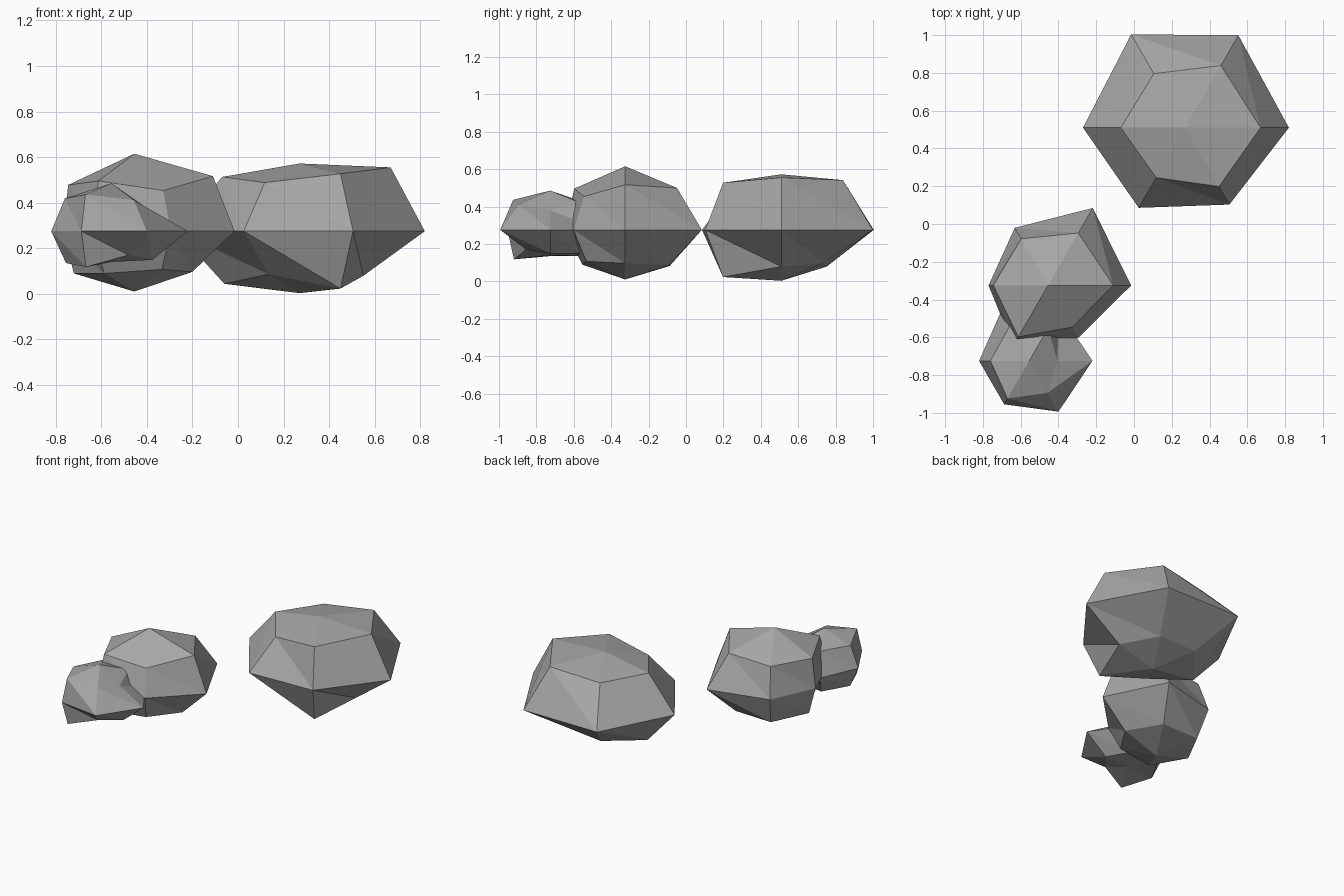
import bpy
import bmesh
from math import cos, sin, tau

SIDES = 6
SQUASH = 0.7       # height of a sloping ring vertex relative to its radius
GROUND_MID = 0.275  # shared height of the widest ring

default_cube = bpy.data.objects.get("Cube")
if default_cube:
    bpy.data.objects.remove(default_cube, do_unlink=True)

# Single stone colour
stone = bpy.data.materials.new("stone_grey")
stone.use_nodes = True
colour = (0.38, 0.38, 0.38, 1)
stone.diffuse_color = colour
shader = stone.node_tree.nodes["Principled BSDF"]
shader.inputs["Base Color"].default_value = colour
shader.inputs["Roughness"].default_value = 0.9


def make_ring(bm, centre, radii, slope):
    """Ring of vertices pushed out to uneven radii; slope lifts or lowers them."""
    ring = []
    for i, radius in enumerate(radii):
        angle = tau * i / SIDES
        ring.append(bm.verts.new((centre[0] + radius * cos(angle),
                                  centre[1] + radius * sin(angle),
                                  GROUND_MID + slope * radius)))
    return ring


def bridge(bm, above, below):
    """Triangulated band between two rings, with a consistent diagonal."""
    for i in range(SIDES):
        j = (i + 1) % SIDES
        bm.faces.new((above[i], below[i], below[j]))
        bm.faces.new((above[i], below[j], above[j]))


def make_rock(name, centre, upper, middle, lower, top, bottom):
    """Irregular faceted boulder: three uneven rings capped by two poles."""
    bm = bmesh.new()
    upper_ring = make_ring(bm, centre, upper, SQUASH)
    middle_ring = make_ring(bm, centre, middle, 0)
    lower_ring = make_ring(bm, centre, lower, -SQUASH)
    top_pole = bm.verts.new((*centre, GROUND_MID + top))
    bottom_pole = bm.verts.new((*centre, GROUND_MID - bottom))

    bridge(bm, upper_ring, middle_ring)
    bridge(bm, middle_ring, lower_ring)
    for i in range(SIDES):
        j = (i + 1) % SIDES
        bm.faces.new((top_pole, upper_ring[i], upper_ring[j]))
        bm.faces.new((bottom_pole, lower_ring[j], lower_ring[i]))
    bmesh.ops.recalc_face_normals(bm, faces=bm.faces[:])

    mesh = bpy.data.meshes.new(name)
    bm.to_mesh(mesh)
    bm.free()
    mesh.materials.append(stone)
    rock = bpy.data.objects.new(name, mesh)
    bpy.context.collection.objects.link(rock)
    return rock


# Radii run counter-clockwise from the +x side
make_rock("large_rock", centre=(0.27, 0.51),
          upper=(.40, .38, .33, .34, .305, .36),
          middle=(.55, .565, .57, .54, .49, .47),
          lower=(.28, .255, .28, .33, .27, .36),
          top=.297, bottom=.272)

make_rock("medium_rock", centre=(-0.455, -0.325),
          upper=(.345, .32, .285, .29, .315, .255),
          middle=(.44, .473, .352, .315, .37, .32),
          lower=(.255, .27, .275, .265, .265, .24),
          top=.34, bottom=.265)

make_rock("small_rock", centre=(-0.555, -0.725),
          upper=(.15, .20, .21, .205, .23, .195),
          middle=(.335, .31, .30, .265, .265, .31),
          lower=(.18, .18, .20, .20, .225, .15),
          top=.21, bottom=.135)
